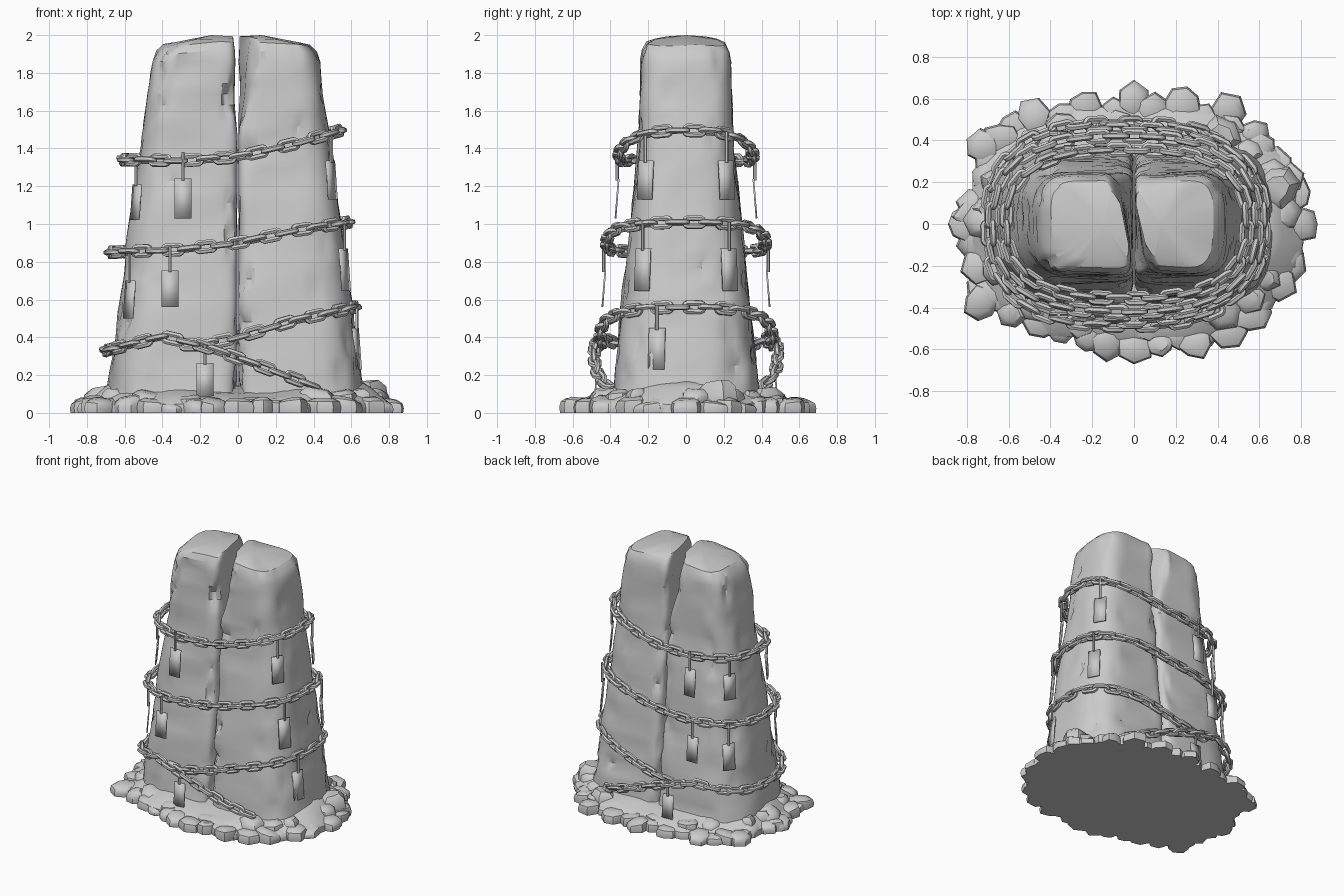
import bpy, bmesh, math, random
from mathutils import Vector, Matrix, noise

if "Cube" in bpy.data.objects:
    bpy.data.objects.remove(bpy.data.objects["Cube"])

random.seed(7)
stone = bpy.data.materials.new("grey stone")
stone.diffuse_color = (0.6, 0.6, 0.6, 1)
stone.use_nodes = True
stone.node_tree.nodes["Principled BSDF"].inputs["Base Color"].default_value = stone.diffuse_color


def finish(name, bm, angle=35):
    bmesh.ops.recalc_face_normals(bm, faces=bm.faces)
    me = bpy.data.meshes.new(name)
    bm.to_mesh(me)
    bm.free()
    me.materials.append(stone)
    ob = bpy.data.objects.new(name, me)
    bpy.context.collection.objects.link(ob)
    bpy.ops.object.select_all(action='DESELECT')
    ob.select_set(True)
    bpy.context.view_layer.objects.active = ob
    bpy.ops.object.shade_smooth_by_angle(angle=math.radians(angle))
    return ob


def lerp(table, t):
    for (a, u), (b, v) in zip(table, table[1:]):
        if t <= b:
            return u + (v - u) * max(0, (t - a) / (b - a))
    return table[-1][1]


def superellipse(t, a, b, n):
    c, s = math.cos(t), math.sin(t)
    return (math.copysign(abs(c) ** (2 / n), c) * a,
            math.copysign(abs(s) ** (2 / n), s) * b)


def loft(bm, rings):
    rows = [[bm.verts.new(p) for p in r] for r in rings]
    n = len(rows[0])
    for lo, hi in zip(rows, rows[1:]):
        for i in range(n):
            bm.faces.new((lo[i], lo[(i + 1) % n], hi[(i + 1) % n], hi[i]))
    bm.faces.new(rows[0][::-1])
    bm.faces.new(rows[-1])


# Two tapered halves of the split stone column
outer = [(0, .70), (.15, .675), (.5, .625), (1, .563), (1.5, .49), (1.9, .438), (2, .425)]
depth = [(0, .40), (.15, .38), (.5, .345), (1, .295), (1.4, .25), (2, .232)]


def pillar(name, side):
    bm, rings, count = bmesh.new(), [], 56
    levels = [.02 + 1.84 * i / 32 for i in range(33)] + [1.92, 1.97, 2.0]
    for k, z in enumerate(levels):
        shrink = [0, .012, .045, .11][max(0, k - 32)]
        out = lerp(outer, z) + (.012 if side < 0 else -.012) - shrink
        inner = .002 + (.026 if side < 0 else .006) * max(0, (z - 1.4) / .6)
        cx, a, b = (out + inner) / 2, (out - inner) / 2, lerp(depth, z) - shrink * .6
        ring = []
        for i in range(count):
            t = math.tau * (i + .5) / count
            # rounded outside corners, tight corners along the split
            n = lerp([(0, 2.7), (1.4, 3), (2, 4)], z) if math.cos(t) * side > 0 else 10
            x, y = superellipse(t, a, b, n)
            p = Vector((side * cx + x, y, z))
            if x * side < 0:
                # the split runs aslant towards the top
                w = min(1, -x * side / a) * max(0, (z - 1.5) / .5)
                p.x += side * w * .55 * max(0, -y * side - .02)
            d = noise.noise(p * 4.5) * .014 + min(0, noise.noise(p * 11) + .22) * .05
            p += Vector((x / a, y / b, 0)) * d
            if k > 32:
                # weathered crown, falling away to the outside
                fall = max(0, x * side / a) ** 2 * .035 + (y / b) ** 2 * .02
                p.z = min(2, z + noise.noise(p * 5) * .02 * (k < 35) - fall * (k - 32) / 3)
            p.x = max(p.x * side, .002) * side
            ring.append(p)
        rings.append(ring)
    loft(bm, rings)
    # fan the crown up to a raised middle
    top = max(bm.faces, key=lambda f: len(f.verts) * 10 + f.calc_center_median().z)
    c = top.calc_center_median()
    verts = list(top.verts)
    bm.faces.remove(top)
    mid = bm.verts.new((c.x - side * .04, c.y, 2))
    for i in range(len(verts)):
        bm.faces.new((verts[i], verts[(i + 1) % len(verts)], mid))
    return finish(name, bm, 30)


pillar("left_pillar", -1)
pillar("right_pillar", 1)

# Mound of packed earth at the foot, higher at the two ends
bm, rings = bmesh.new(), []
for a, b, z in [(.80, .57, 0), (.80, .57, .05), (.775, .54, .075), (.735, .48, .105),
                (.69, .42, .14), (.64, .36, .165)]:
    ring = []
    for i in range(64):
        t = math.tau * i / 64
        x, y = superellipse(t, a, b, 2.4)
        f = 1 + .05 * noise.noise(Vector((x * 5, y * 5, z)))
        h = min(z, .07) + max(0, z - .07) * (.4 + .6 * abs(math.cos(t)))
        ring.append(Vector((x * f, y * f, z and h + .018 * noise.noise(Vector((x * 6, y * 6, 3))))))
    rings.append(ring)
loft(bm, rings)
finish("ground_mound", bm, 30)


# Rubble: flat-bottomed chunky stones standing shoulder to shoulder
def rock(bm, x, y, r, h, turn, base=0):
    sides = random.choice((6, 7, 8))
    jit = [random.uniform(.85, 1.1) for _ in range(sides)]
    tilt = Vector((random.uniform(-.2, .2), random.uniform(-.2, .2), 0))
    rings = []
    for s, z in ((.95, 0), (1, .4), (.9, .78), (.55, 1)):
        ring = []
        for i in range(sides):
            q = turn + math.tau * i / sides
            v = Vector((math.cos(q), math.sin(q), 0)) * r * s * jit[i]
            ring.append((x + v.x, y + v.y, base + max(0, z * (h + v.dot(tilt)))))
        rings.append(ring)
    loft(bm, rings)


bm = bmesh.new()
for i in range(38):
    t = math.tau * (i + random.uniform(-.25, .25)) / 38
    x, y = superellipse(t, .765, .555, 2.3)
    f = random.uniform(.95, 1.05)
    rock(bm, x * f, y * f, random.uniform(.07, .105), random.uniform(.055, .09), t)
for i in range(16):
    t = math.tau * (i + random.uniform(-.3, .3)) / 16
    x, y = superellipse(t, .70, .48, 2.4)
    rock(bm, x, y, random.uniform(.07, .1), .06 + .05 * abs(math.cos(t)), t, .02)
for x, y in [(.80, 0), (-.81, 0), (0, .60), (0, -.59), (-.73, .37), (-.73, -.38),
             (-.48, .52), (.45, .54), (.29, -.56)]:
    rock(bm, x, y, .09, .075, math.atan2(y, x))
for x, y, h in [(.68, .17, .165), (-.71, .02, .135), (.42, -.42, .13), (.42, .42, .13)]:
    rock(bm, x, y, .11, h, math.atan2(y, x))
for v in bm.verts:
    v.co.x = max(-.89, min(.89, v.co.x))
    v.co.y = max(-.68, min(.69, v.co.y))
finish("rubble_ring", bm, 40)


# Chains: stadium links set along a path, every other one turned on edge
def link(bm, mat, length=.135, width=.077, wire=.0152):
    rows, half, rad = [], length / 2 - width / 2, width / 2 - wire
    for i in range(12):
        t = math.tau * (i + .5) / 12
        c = Vector((math.cos(t) * rad + math.copysign(half, math.cos(t)), math.sin(t) * rad, 0))
        d = Vector((math.cos(t), math.sin(t), 0))
        rows.append([bm.verts.new(mat @ (c + (d * math.cos(q) + Vector((0, 0, math.sin(q)))) * wire))
                     for q in [math.tau * (j + .5) / 6 for j in range(6)]])
    for i in range(12):
        for j in range(6):
            n, m = (i + 1) % 12, (j + 1) % 6
            bm.faces.new((rows[i][j], rows[n][j], rows[n][m], rows[i][m]))


def chain(name, path, closed, pitch=.086):
    if closed:
        path = path + path[:1]
    dist = [0]
    for p, q in zip(path, path[1:]):
        dist.append(dist[-1] + (q - p).length)
    count = 2 * round(dist[-1] / pitch / 2)
    xs, ys, zs = ([(d, p[k]) for d, p in zip(dist, path)] for k in range(3))
    at = lambda s: Vector((lerp(xs, s), lerp(ys, s), lerp(zs, s)))
    bm = bmesh.new()
    for i in range(count):
        s = dist[-1] * (i + .5) / count
        tangent = (at(min(dist[-1], s + .03)) - at(max(0, s - .03))).normalized()
        flat = tangent.cross(Vector((0, 0, 1))).normalized()
        rot = Matrix((tangent, tangent.cross(flat), flat)).transposed()
        roll = Matrix.Rotation((i % 2) * math.pi / 2 + random.uniform(-.3, .3) + .15, 3, 'X')
        link(bm, Matrix.Translation(at(s)) @ (rot @ roll).to_4x4())
    finish(name, bm, 40)


def loop_path(cx, a, b, heights, t0=0, t1=math.tau, steps=120):
    pts = []
    for i in range(steps):
        x, y = superellipse(t0 + (t1 - t0) * i / (steps - (t1 - t0 < 6)), a, b, 2.6)
        pts.append(Vector((cx + x, y, lerp(heights, cx + x))))
    return pts


chain("upper_chain", loop_path(-.035, .575, .355,
      [(-.61, 1.34), (-.3, 1.335), (0, 1.355), (.3, 1.425), (.54, 1.495)]), True)
chain("middle_chain", loop_path(-.045, .63, .42,
      [(-.68, .85), (-.3, .865), (0, .90), (.3, .965), (.59, 1.01)]), True)
chain("lower_right_chain", loop_path(-.04, .66, .455,
      [(-.2, .36), (0, .40), (.3, .49), (.62, .56)], -1.86, 1.86), False)
chain("lower_left_chain", loop_path(-.04, .66, .485,
      [(-.7, .33), (-.4, .405), (-.2, .36), (.1, .255), (.45, .125)],
      math.radians(52), math.radians(308)), False)


# Hanging tags: thin leaning plates on short wires
def tag(name, x, y, top, bottom, hook, lean):
    away = Vector((x, y * 1.3, 0)) if abs(x) > .4 else Vector((0, y, 0))
    place = (Matrix.Translation((x, y, 0))
             @ Matrix.Rotation(math.atan2(away.y, away.x) + math.pi / 2, 4, 'Z'))
    bm = bmesh.new()
    bmesh.ops.create_cube(bm, size=1, matrix=place @ Matrix.Translation((0, 0, (top + bottom) / 2))
                          @ Matrix.Rotation(lean, 4, 'X')
                          @ Matrix.Diagonal((.09, .009, top - bottom, 1)))
    finish(name, bm, 180)
    bm = bmesh.new()
    bmesh.ops.create_cone(bm, cap_ends=True, segments=6, radius1=.009, radius2=.009,
                          depth=hook - top + .02,
                          matrix=place @ Matrix.Translation((0, 0, (hook + top) / 2)))
    finish(name + "_wire", bm)


mirrored = [(-.29, .365, 1.24, 1.03, 1.37), (-.54, .23, 1.21, 1.02, 1.34),
            (.495, .215, 1.335, 1.13, 1.48), (-.36, .435, .755, .56, .87),
            (-.575, .29, .70, .50, .86), (.565, .23, .87, .645, 1.0),
            (-.175, .475, .265, .08, .37)]
for i, (x, y, top, bottom, hook) in enumerate(mirrored):
    for label, s in (("front", -1), ("back", 1)):
        tag(f"{label}_tag_{i + 1}", x, y * s, top, bottom, hook, -.08)
tag("side_tag", .63, -.155, .45, .23, .56, -.08)
